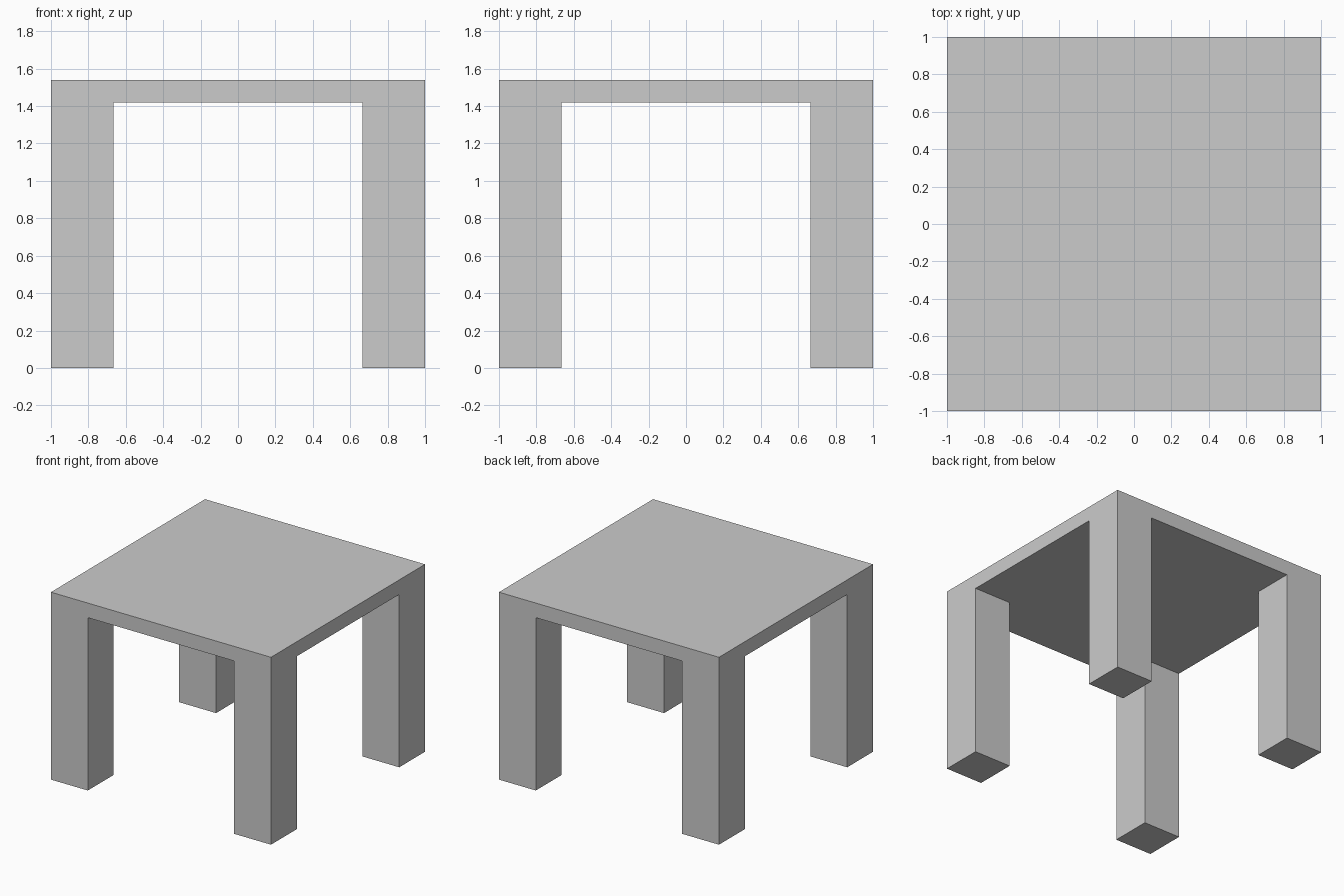
import bpy
import bmesh

if "Cube" in bpy.data.objects:
    bpy.data.objects.remove(bpy.data.objects["Cube"])

HALF, INNER = 1.0, 0.665      # outer edge and inner leg face
UNDER, TOP = 1.42, 1.54       # table top underside and upper surface

bm = bmesh.new()

# Table top: a cube cut along the inner leg lines
bmesh.ops.create_cube(bm, size=1)
for v in bm.verts:
    v.co.x *= 2 * HALF
    v.co.y *= 2 * HALF
    v.co.z = TOP if v.co.z > 0 else UNDER
for axis in ((1, 0, 0), (0, 1, 0)):
    for side in (-INNER, INNER):
        bmesh.ops.bisect_plane(bm, geom=bm.verts[:] + bm.edges[:] + bm.faces[:],
                               plane_co=[a * side for a in axis], plane_no=axis)

# Legs: extrude the four underside corner faces to the floor
bm.normal_update()
corners = []
for f in bm.faces:
    c = f.calc_center_median()
    if f.normal.z < -0.5 and abs(c.x) > INNER and abs(c.y) > INNER:
        corners.append(f)
for f in bmesh.ops.extrude_discrete_faces(bm, faces=corners)["faces"]:
    for v in f.verts:
        v.co.z = 0

# Merge the flat panels
bmesh.ops.dissolve_limit(bm, angle_limit=0.01, verts=bm.verts[:], edges=bm.edges[:])
bmesh.ops.recalc_face_normals(bm, faces=bm.faces[:])

mesh = bpy.data.meshes.new("table")
bm.to_mesh(mesh)
bm.free()
bpy.context.collection.objects.link(bpy.data.objects.new("table", mesh))
